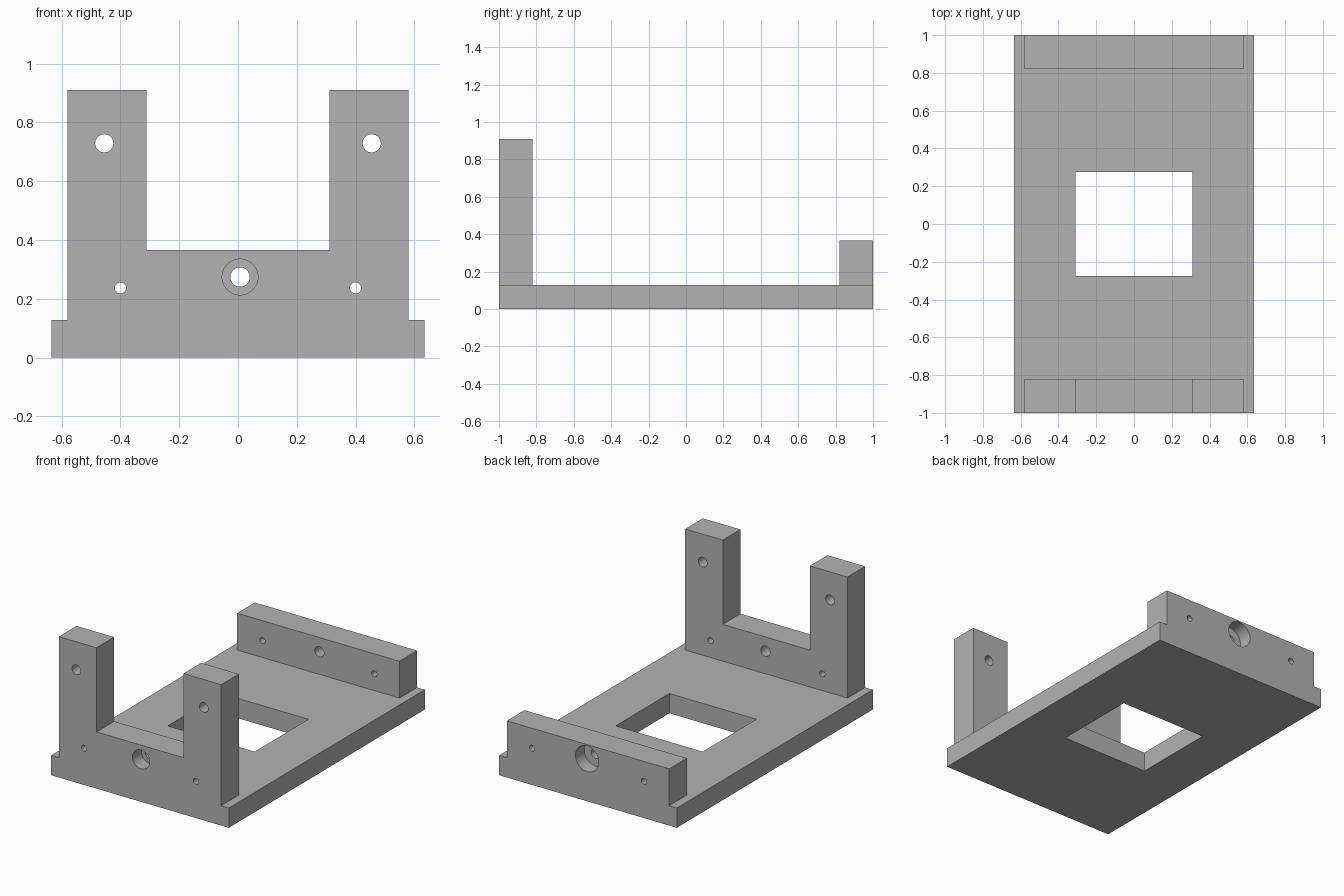
import bpy
import bmesh
from math import radians
from mathutils import Matrix, Vector

cube = bpy.data.objects.get("Cube")
if cube:
    bpy.data.objects.remove(cube, do_unlink=True)

HALF_WIDTH, PLATE_TOP = 0.635, 0.128
BLOCK_HALF, LEG_INNER = 0.58, 0.311
DEPTH, RAIL_TOP, LEG_TOP = 0.18, 0.366, 0.91
BORE_X, BORE_Z = 0.007, 0.274

grey = bpy.data.materials.new("plain grey")
grey.use_nodes = True
colour = (0.45, 0.45, 0.45, 1)
grey.diffuse_color = colour
grey.node_tree.nodes["Principled BSDF"].inputs["Base Color"].default_value = colour


def finish(name, bm):
    bmesh.ops.recalc_face_normals(bm, faces=bm.faces[:])
    mesh = bpy.data.meshes.new(name)
    bm.to_mesh(mesh)
    bm.free()
    mesh.materials.append(grey)
    obj = bpy.data.objects.new(name, mesh)
    bpy.context.collection.objects.link(obj)
    return obj


def extrude_y(name, profile, y0, y1):
    """Solid from an x-z outline, running from y0 to y1."""
    bm = bmesh.new()
    face = bm.faces.new([bm.verts.new((x, y0, z)) for x, z in profile])
    new = bmesh.ops.extrude_face_region(bm, geom=[face])["geom"]
    verts = [v for v in new if isinstance(v, bmesh.types.BMVert)]
    bmesh.ops.translate(bm, verts=verts, vec=Vector((0, y1 - y0, 0)))
    return finish(name, bm)


def drill(name, x, z, radius, y0, y1):
    """Round cutter along y."""
    bm = bmesh.new()
    turn = Matrix.Translation((x, (y0 + y1) / 2, z)) @ Matrix.Rotation(radians(90), 4, "X")
    bmesh.ops.create_cone(bm, cap_ends=True, segments=48, radius1=radius,
                          radius2=radius, depth=y1 - y0, matrix=turn)
    return finish(name, bm)


def rectangle(half, z0, z1):
    return [(-half, z0), (half, z0), (half, z1), (-half, z1)]


def combine(target, tool, operation):
    mod = target.modifiers.new(tool.name, "BOOLEAN")
    mod.operation, mod.object, mod.solver = operation, tool, "EXACT"
    bpy.context.view_layer.objects.active = target
    bpy.ops.object.modifier_apply(modifier=mod.name)
    bpy.data.objects.remove(tool, do_unlink=True)


# Base plate with upright bracket at the front and low rail at the rear
frame = extrude_y("mounting_frame", rectangle(HALF_WIDTH, 0, PLATE_TOP), -1, 1)
root = PLATE_TOP / 2
half_outline = [(BLOCK_HALF, root), (BLOCK_HALF, LEG_TOP),
                (LEG_INNER, LEG_TOP), (LEG_INNER, RAIL_TOP)]
outline = half_outline + [(-x, z) for x, z in reversed(half_outline)]
combine(frame, extrude_y("front_bracket", outline, -1, DEPTH - 1), "UNION")
combine(frame, extrude_y("rear_rail", rectangle(BLOCK_HALF, root, RAIL_TOP),
                         1 - DEPTH, 1), "UNION")

# Window through the plate
combine(frame, extrude_y("window", rectangle(LEG_INNER, -0.1, 0.2),
                         -0.274, 0.274), "DIFFERENCE")

# Screw holes through both ends, and a pair in the upright legs
for side in (-1, 1):
    combine(frame, drill("screw_hole", side * 0.4, 0.237, 0.019, -1.1, 1.1), "DIFFERENCE")
    combine(frame, drill("leg_hole", side * 0.455, 0.729, 0.031, -1.1, -0.7), "DIFFERENCE")

# Central bore with a counterbore on each outer face
combine(frame, drill("bore", BORE_X, BORE_Z, 0.033, -1.1, 1.1), "DIFFERENCE")
combine(frame, drill("front_counterbore", BORE_X, BORE_Z, 0.061, -1.1, -0.91), "DIFFERENCE")
combine(frame, drill("rear_counterbore", BORE_X, BORE_Z, 0.083, 0.91, 1.1), "DIFFERENCE")

# Smooth bores, sharp edges
bpy.ops.object.select_all(action="DESELECT")
frame.select_set(True)
bpy.context.view_layer.objects.active = frame
bpy.ops.object.shade_smooth_by_angle(angle=radians(30))
